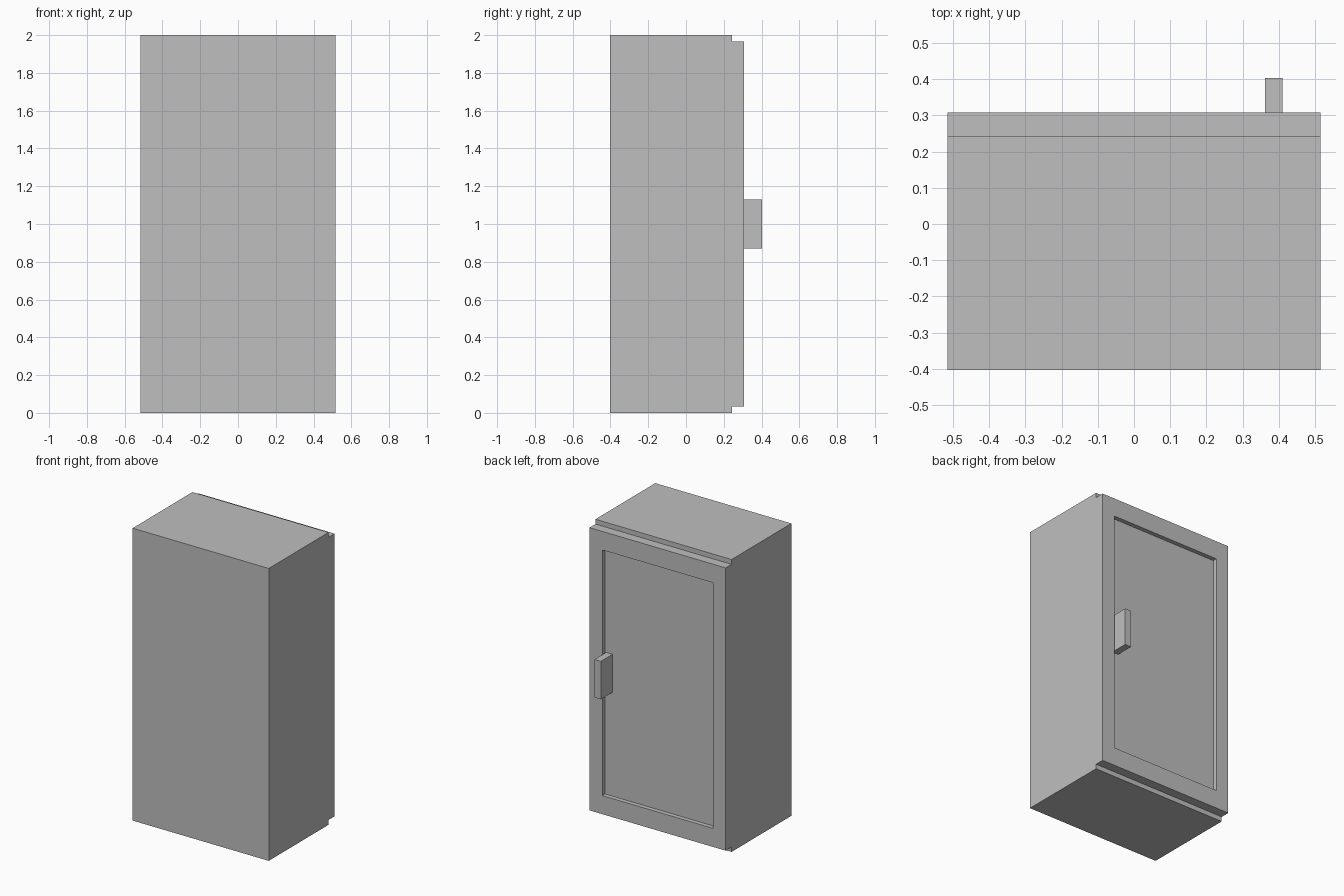
import bpy
import bmesh
from mathutils import Vector

cube = bpy.data.objects.get("Cube")
if cube:
    bpy.data.objects.remove(cube, do_unlink=True)

# Single plain grey finish
grey = bpy.data.materials.new("light_grey")
grey.use_nodes = True
colour = (0.52, 0.52, 0.52, 1)
grey.diffuse_color = colour
grey.node_tree.nodes["Principled BSDF"].inputs["Base Color"].default_value = colour


def box(name, low, high, edit=None):
    """Axis-aligned box between two corners, with an optional bmesh edit."""
    low, high = Vector(low), Vector(high)
    bm = bmesh.new()
    bmesh.ops.create_cube(bm, size=1)
    for v in bm.verts:
        v.co = (low + high) / 2 + v.co * (high - low)
    if edit:
        edit(bm)
    mesh = bpy.data.meshes.new(name)
    bm.to_mesh(mesh)
    bm.free()
    mesh.materials.append(grey)
    obj = bpy.data.objects.new(name, mesh)
    bpy.context.collection.objects.link(obj)
    return obj


HALF_W = 0.515
BODY_BACK, DOOR_FACE, RECESS = 0.243, 0.307, 0.03
PANEL_X, PANEL_LOW, PANEL_HIGH = 0.418, 0.16, 1.84


def recess_panel(bm):
    """Inset the outer door face and push the panel inward."""
    bm.normal_update()
    face = max(bm.faces, key=lambda f: f.normal.y)
    bmesh.ops.inset_region(bm, faces=[face], thickness=0.05)
    middle = face.calc_center_median()
    rim = list(face.verts)
    for v in rim:
        v.co.x = PANEL_X if v.co.x > middle.x else -PANEL_X
        v.co.z = PANEL_HIGH if v.co.z > middle.z else PANEL_LOW
    inner = bmesh.ops.extrude_discrete_faces(bm, faces=[face])["faces"][0]
    bmesh.ops.translate(bm, verts=inner.verts, vec=(0, -RECESS, 0))


# Cabinet body, slightly shorter door, and handle standing on the panel
box("cabinet_body", (-HALF_W, -0.403, 0), (HALF_W, BODY_BACK, 2))
box("door", (-HALF_W, BODY_BACK, 0.033), (HALF_W, DOOR_FACE, 1.967), recess_panel)
box("handle", (0.362, DOOR_FACE - RECESS, 0.87), (0.41, 0.403, 1.13))
